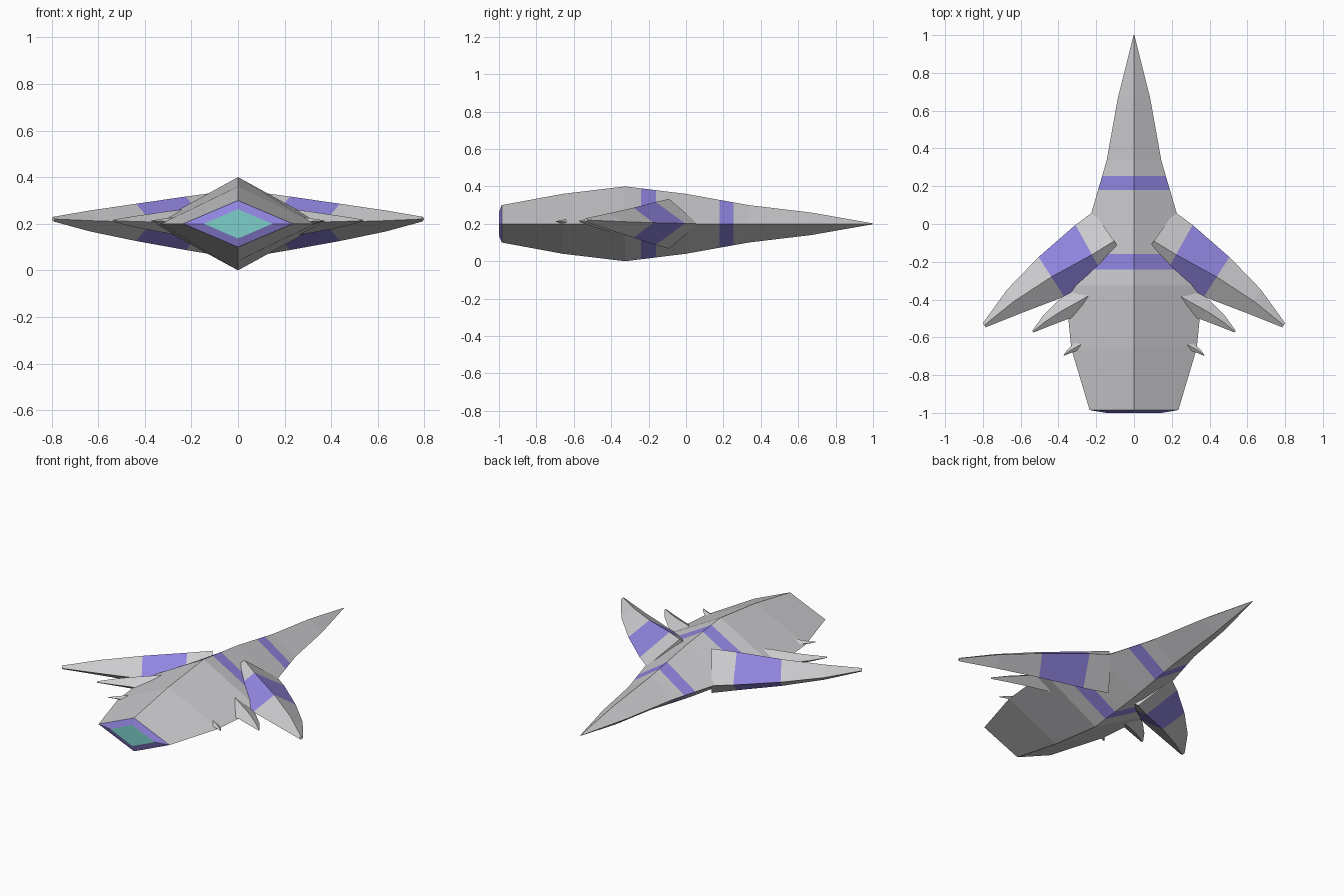
import bpy, bmesh
from mathutils import Vector

if "Cube" in bpy.data.objects:
    bpy.data.objects.remove(bpy.data.objects["Cube"])


def material(name, rgb):
    m = bpy.data.materials.new(name)
    m.diffuse_color = (*rgb, 1)
    m.use_nodes = True
    m.node_tree.nodes["Principled BSDF"].inputs["Base Color"].default_value = m.diffuse_color
    return m


GREY = material("hull grey", (0.60, 0.60, 0.62))
PURPLE = material("stripe purple", (0.28, 0.235, 0.74))
TEAL = material("engine teal", (0.20, 0.62, 0.59))


def loft(name, rings, colour_rule):
    """Skin a list of four-point rings; colour_rule(segment) gives the material slot."""
    bm = bmesh.new()
    loops = [[bm.verts.new(p) for p in ring] for ring in rings]
    for s, (a, b) in enumerate(zip(loops, loops[1:])):
        for i in range(4):
            j = (i + 1) % 4
            bm.faces.new((a[i], a[j], b[j], b[i])).material_index = colour_rule(s)
    bm.faces.new(loops[0]).material_index = colour_rule(-1)
    bm.faces.new(loops[-1]).material_index = colour_rule(len(rings) - 2)
    bmesh.ops.recalc_face_normals(bm, faces=bm.faces)
    mesh = bpy.data.meshes.new(name)
    bm.to_mesh(mesh)
    bm.free()
    for m in (GREY, PURPLE, TEAL):
        mesh.materials.append(m)
    obj = bpy.data.objects.new(name, mesh)
    bpy.context.collection.objects.link(obj)
    return obj


# Hull: diamond sections (y, half width, half height), tail to nose
HULL = [(-1.0, 0.147, 0.063), (-0.985, 0.235, 0.10), (-0.66, 0.332, 0.16),
        (-0.325, 0.365, 0.20), (0.0, 0.243, 0.16), (0.335, 0.145, 0.10),
        (0.67, 0.085, 0.06), (1.0, 0.002, 0.002)]
STRIPES = [(-0.24, -0.16), (0.18, 0.255)]


def section_at(y):
    for a, b in zip(HULL, HULL[1:]):
        if a[0] <= y <= b[0]:
            t = (y - a[0]) / (b[0] - a[0])
            return tuple(p + (q - p) * t for p, q in zip(a, b))


sections = sorted(HULL + [section_at(y) for s in STRIPES for y in s])


def hull_colour(s):
    if s < 0:
        return 2                      # glowing engine face
    mid = (sections[s][0] + sections[s + 1][0]) / 2
    striped = any(lo < mid < hi for lo, hi in STRIPES)
    return 1 if s == 0 or striped else 0


loft("hull", [[(w, y, 0.2), (0, y, 0.2 + h), (-w, y, 0.2), (0, y, 0.2 - h)]
              for y, w, h in sections], hull_colour)

# Wing stations: leading edge xy, trailing edge xy, centre height, half thickness
WING = [((0.215, 0.065), (-0.005, -0.245), 0.200, 0.133),
        ((0.310, -0.005), (0.135, -0.320), 0.202, 0.115),
        ((0.505, -0.175), (0.370, -0.385), 0.206, 0.080),
        ((0.670, -0.345), (0.600, -0.473), 0.212, 0.045),
        ((0.800, -0.525), (0.785, -0.547), 0.220, 0.010)]
ROOT = Vector((0.105, -0.09, 0.2))


def wing(name, side, root, scale, striped):
    rings = []
    for lead, trail, z, h in WING:
        a, b = Vector((*lead, z)), Vector((*trail, z))
        mid, up = (a + b) / 2, Vector((0, 0, h))
        ring = [Vector(root) + (p - ROOT) * scale for p in (a, mid + up, b, mid - up)]
        rings.append([(side * p.x, p.y, p.z) for p in ring])
    loft(name, rings, lambda s: 1 if striped and s == 1 else 0)


# Main wings, and the same shape smaller for the rear fins
for side, label in ((1, "right"), (-1, "left")):
    wing(label + "_main_wing", side, ROOT, 1.0, True)
    wing(label + "_middle_fin", side, (0.243, -0.38, 0.205), 0.425, False)
    wing(label + "_rear_fin", side, (0.283, -0.638, 0.21), 0.13, False)
